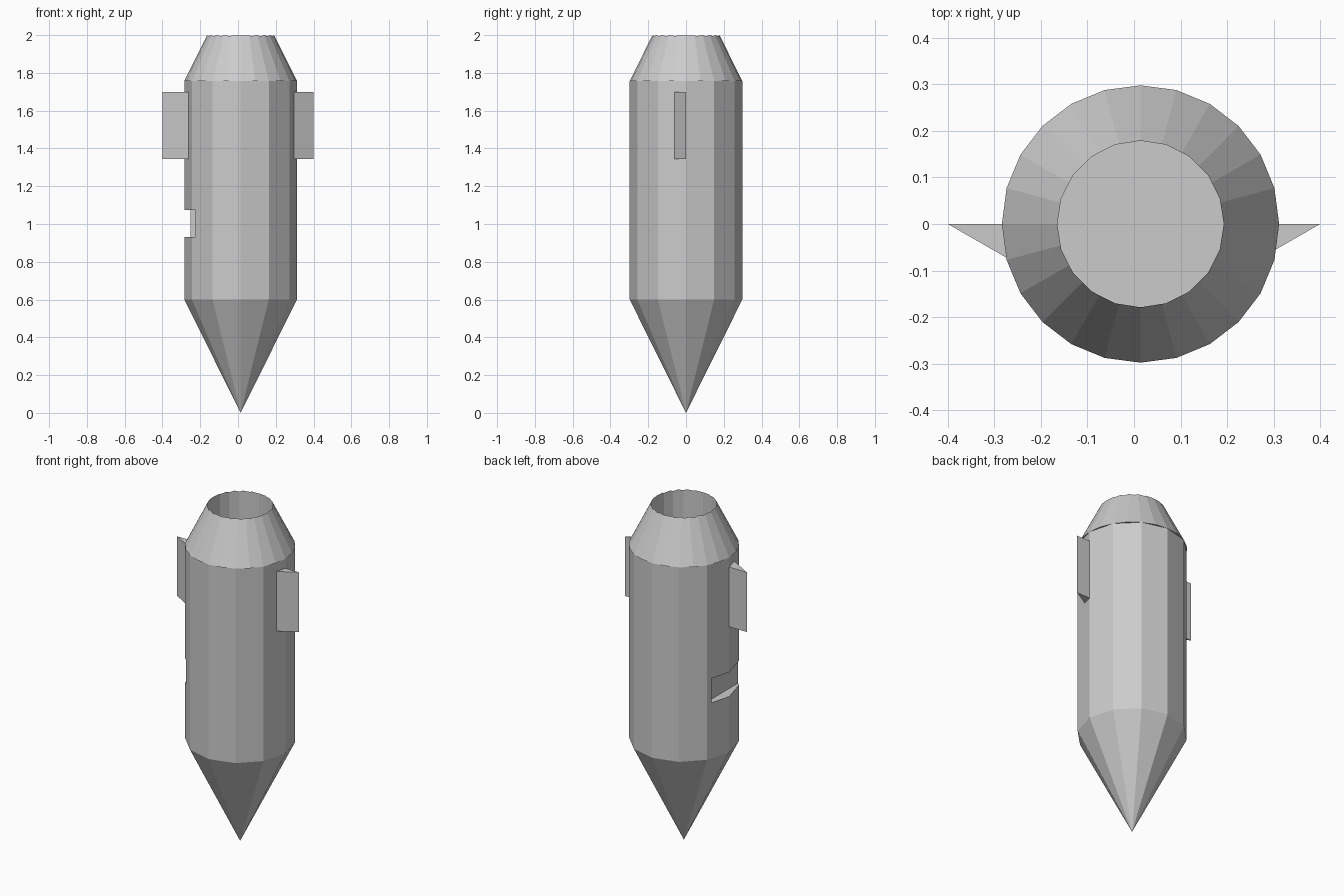
import bpy
import bmesh
from mathutils import Matrix, Vector

CX = 0.014          # body axis
R = 0.298           # body radius
Z_TIP, Z_LOW, Z_HIGH = 0.0, 0.6, 1.757

cube = bpy.data.objects.get("Cube")
if cube:
    bpy.data.objects.remove(cube, do_unlink=True)

grey = bpy.data.materials.new("light_grey")
grey.use_nodes = True
grey.diffuse_color = (0.6, 0.6, 0.6, 1)
grey.node_tree.nodes["Principled BSDF"].inputs["Base Color"].default_value = (0.6, 0.6, 0.6, 1)


def finish(name, bm):
    bmesh.ops.recalc_face_normals(bm, faces=bm.faces)
    mesh = bpy.data.meshes.new(name)
    bm.to_mesh(mesh)
    bm.free()
    mesh.materials.append(grey)
    obj = bpy.data.objects.new(name, mesh)
    bpy.context.collection.objects.link(obj)
    return obj


def cone(name, sides, r_bottom, r_top, z0, z1):
    """Flat-sided cone or cylinder with a corner on each axis."""
    bm = bmesh.new()
    bmesh.ops.create_cone(bm, cap_ends=True, segments=sides, radius1=r_bottom,
                          radius2=r_top, depth=z1 - z0,
                          matrix=Matrix.Translation((CX, 0, (z0 + z1) / 2)))
    bmesh.ops.remove_doubles(bm, verts=bm.verts, dist=0.0005)
    return finish(name, bm)


def box(name, low, high):
    low, high = Vector(low), Vector(high)
    bm = bmesh.new()
    bmesh.ops.create_cube(bm, size=1, matrix=Matrix.Translation((low + high) / 2)
                          @ Matrix.Diagonal((*(high - low), 1)))
    return finish(name, bm)


def cut(target, cutter):
    mod = target.modifiers.new("cut", "BOOLEAN")
    mod.operation = "DIFFERENCE"
    mod.solver = "EXACT"
    mod.object = cutter
    bpy.context.view_layer.objects.active = target
    bpy.ops.object.modifier_apply(modifier=mod.name)
    bpy.data.objects.remove(cutter, do_unlink=True)


# Twelve-sided body with a notch in one side
body = cone("body", 12, R, R, Z_LOW, Z_HIGH)
cut(body, box("notch_cutter", (-0.5, -0.3, 0.93), (-0.225, 0.12, 1.075)))

# Pointed lower end
cone("lower_point", 12, 0, R, Z_TIP, Z_LOW)

# Tapered collar with a round opening bored through it
collar = cone("collar", 24, R, 0, Z_HIGH, Z_HIGH + 0.6)
cut(collar, cone("bore_cutter", 20, 0.179, 0.179, Z_HIGH - 0.2, Z_HIGH + 0.8))

# Wedge-shaped side fins
for name, side in (("left_fin", 1), ("right_fin", -1)):
    bm = bmesh.new()
    base = [bm.verts.new((side * x, y, 1.345))
            for x, y in ((0.4, 0), (0.2, 0), (0.2, -0.115))]
    face = bm.faces.new(base)
    top = bmesh.ops.extrude_face_region(bm, geom=[face])["geom"]
    bmesh.ops.translate(bm, vec=(0, 0, 0.355),
                        verts=[v for v in top if isinstance(v, bmesh.types.BMVert)])
    finish(name, bm)
